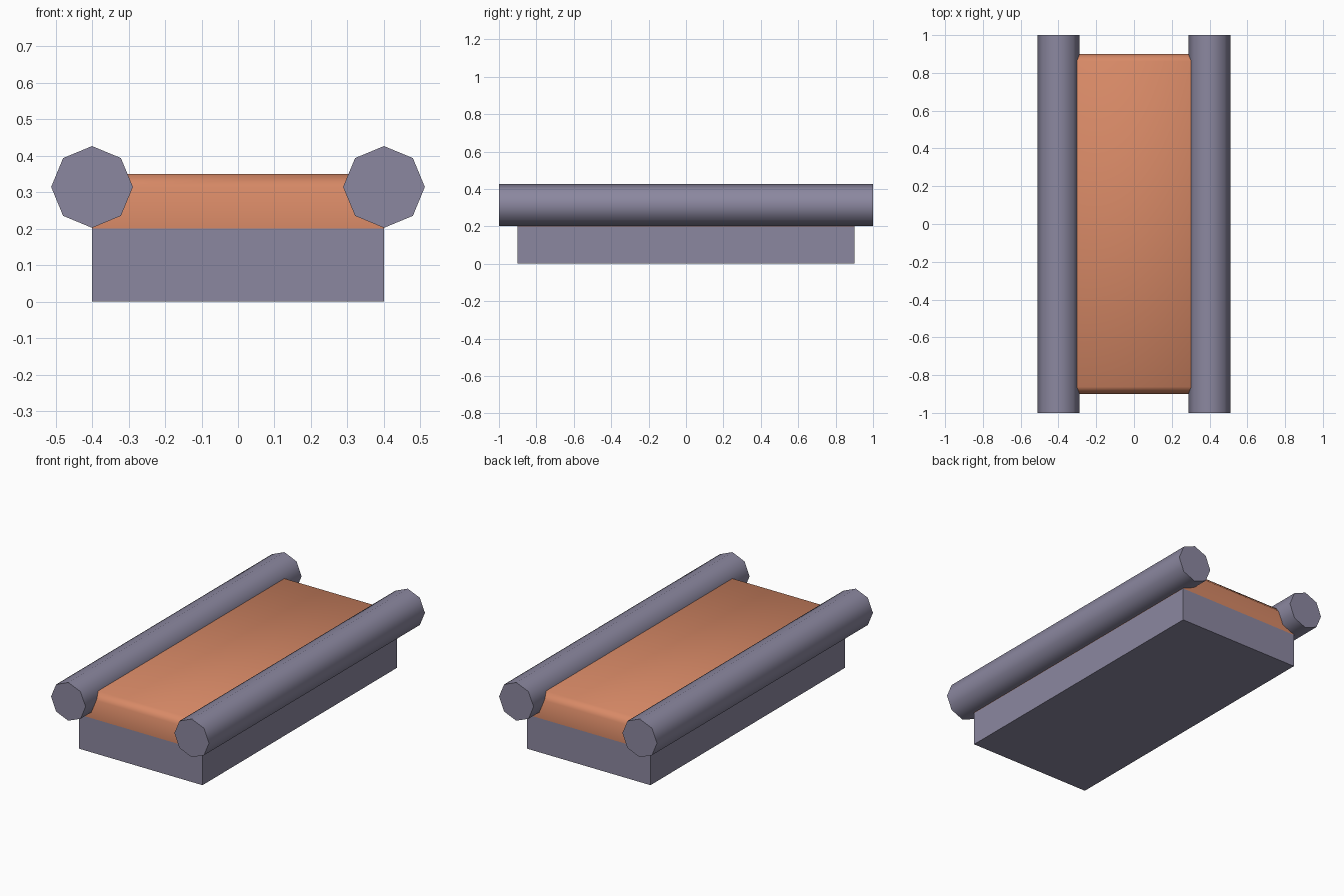
import bpy, bmesh, math
from mathutils import Matrix

if "Cube" in bpy.data.objects:
    bpy.data.objects.remove(bpy.data.objects["Cube"])


def material(name, rgb):
    m = bpy.data.materials.new(name)
    m.diffuse_color = (*rgb, 1.0)
    m.use_nodes = True
    m.node_tree.nodes["Principled BSDF"].inputs["Base Color"].default_value = m.diffuse_color
    return m


GREY = material("slate_grey", (0.26, 0.245, 0.35))
ORANGE = material("terracotta", (0.68, 0.25, 0.133))


def finish(bm, name, mat, smooth=True):
    bmesh.ops.recalc_face_normals(bm, faces=bm.faces)
    mesh = bpy.data.meshes.new(name)
    bm.to_mesh(mesh)
    bm.free()
    mesh.materials.append(mat)
    obj = bpy.data.objects.new(name, mesh)
    bpy.context.collection.objects.link(obj)
    if smooth:
        bpy.ops.object.select_all(action='DESELECT')
        obj.select_set(True)
        bpy.context.view_layer.objects.active = obj
        bpy.ops.object.shade_smooth_by_angle(angle=math.radians(60))
    return obj


def box(sx, sy, z0, z1):
    bm = bmesh.new()
    bmesh.ops.create_cube(bm, size=1.0)
    for v in bm.verts:
        v.co = (v.co.x * sx, v.co.y * sy, z0 + (v.co.z + 0.5) * (z1 - z0))
    return bm


# Base block
finish(box(0.8, 1.8, 0.0, 0.2), "base", GREY, smooth=False)

# Cushion with chamfered top rim
bm = box(0.8, 1.8, 0.2, 0.35)
rim = [e for e in bm.edges if all(v.co.z > 0.3 for v in e.verts)]
bmesh.ops.bevel(bm, geom=rim, offset=0.038, segments=1, affect='EDGES')
finish(bm, "cushion", ORANGE)

# Eight-sided side rails, points facing up and sideways
for side, x in (("left", -0.4), ("right", 0.4)):
    bm = bmesh.new()
    bmesh.ops.create_cone(
        bm, cap_ends=True, segments=8, radius1=0.112, radius2=0.112, depth=2.0,
        matrix=Matrix.Translation((x, 0, 0.314)) @ Matrix.Rotation(math.pi / 2, 4, 'X'))
    finish(bm, side + "_rail", GREY)
